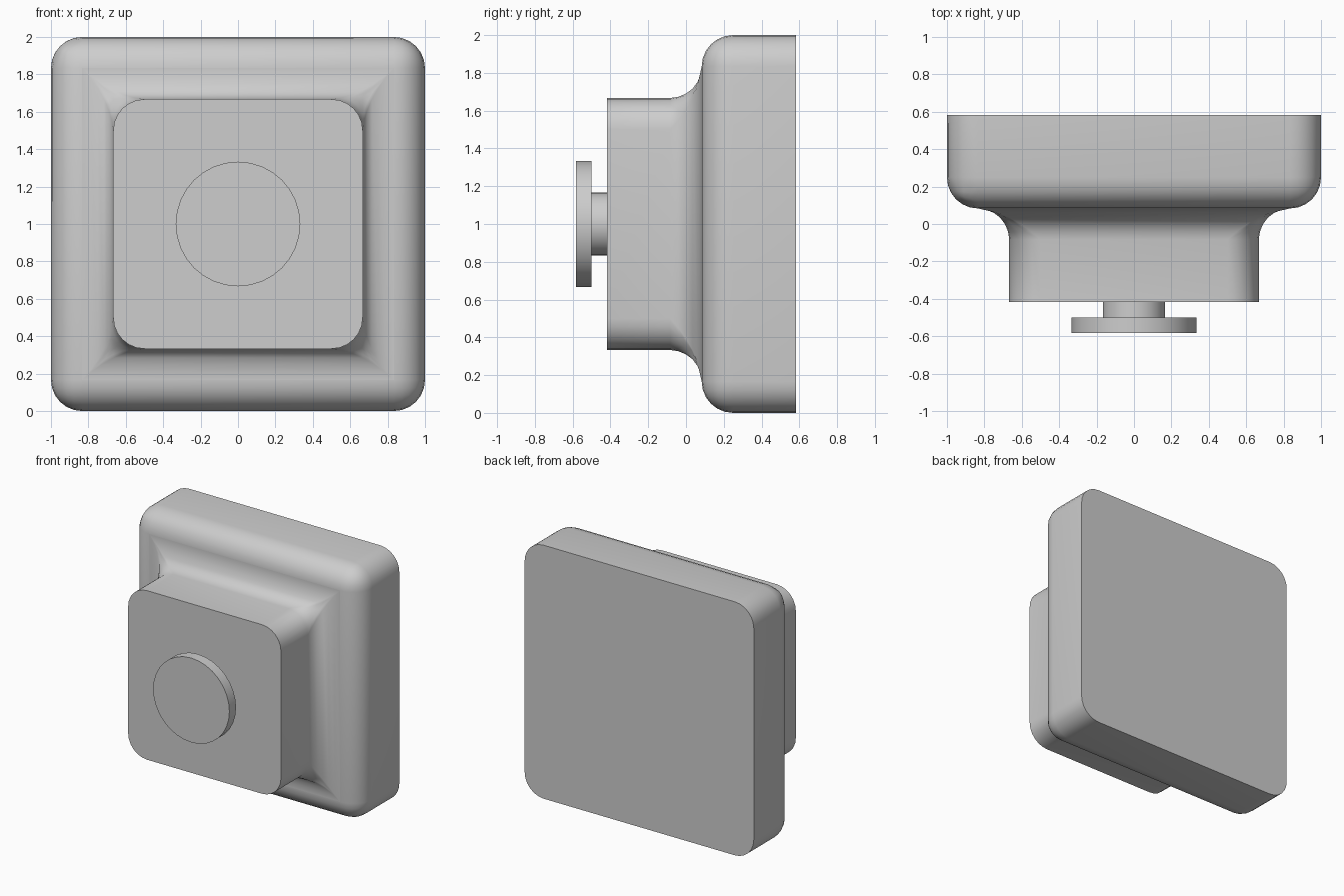
import bpy, bmesh, math
from mathutils import Matrix, Vector

old = bpy.data.objects.get("Cube")
if old:
    bpy.data.objects.remove(old, do_unlink=True)

grey = bpy.data.materials.new("light grey")
grey.use_nodes = True
colour = (0.61, 0.61, 0.61, 1)
grey.diffuse_color = colour
grey.node_tree.nodes["Principled BSDF"].inputs["Base Color"].default_value = colour

FRONT, BACK, STEP = -0.417, 0.583, 0.083


def finish(name, bm):
    bmesh.ops.recalc_face_normals(bm, faces=bm.faces[:])
    mesh = bpy.data.meshes.new(name)
    bm.to_mesh(mesh)
    bm.free()
    mesh.materials.append(grey)
    obj = bpy.data.objects.new(name, mesh)
    bpy.context.collection.objects.link(obj)
    bpy.context.view_layer.objects.active = obj
    for other in bpy.context.selected_objects:
        other.select_set(False)
    obj.select_set(True)
    bpy.ops.object.shade_smooth_by_angle(angle=math.radians(35))
    return obj


def disc(name, radius, y0, y1):
    bm = bmesh.new()
    place = Matrix.Translation((0, (y0 + y1) / 2, 1)) @ Matrix.Rotation(math.pi / 2, 4, 'X')
    bmesh.ops.create_cone(bm, cap_ends=True, segments=32, radius1=radius,
                          radius2=radius, depth=y1 - y0, matrix=place)
    return finish(name, bm)


# Stepped body: square plate with a smaller block pulled out of its front
bm = bmesh.new()
bmesh.ops.create_cube(bm, size=1, matrix=Matrix.Translation((0, (STEP + BACK) / 2, 1))
                      @ Matrix.Diagonal((2, BACK - STEP, 2, 1)))
bm.normal_update()
face = min(bm.faces, key=lambda f: f.calc_center_median().y)
bmesh.ops.inset_individual(bm, faces=[face], thickness=0.333, use_even_offset=True)
pulled = bmesh.ops.extrude_discrete_faces(bm, faces=[face])["faces"][0]
bmesh.ops.translate(bm, verts=pulled.verts[:], vec=Vector((0, FRONT - STEP, 0)))
bm.normal_update()

# Round every fold except the rims of the flat front and back
edges = [e for e in bm.edges if e.calc_face_angle(0) > 1
         and not all(v.co.y > BACK - 0.01 for v in e.verts)
         and not all(v.co.y < FRONT + 0.01 for v in e.verts)]
bmesh.ops.bevel(bm, geom=edges, offset=0.1664, offset_type='OFFSET', segments=6,
                profile=0.5, affect='EDGES', clamp_overlap=False)
finish("stepped_body", bm)

# Round button on a short stem
disc("button_stem", 0.167, -0.5, FRONT)
disc("button_cap", 0.333, -0.583, -0.5)
